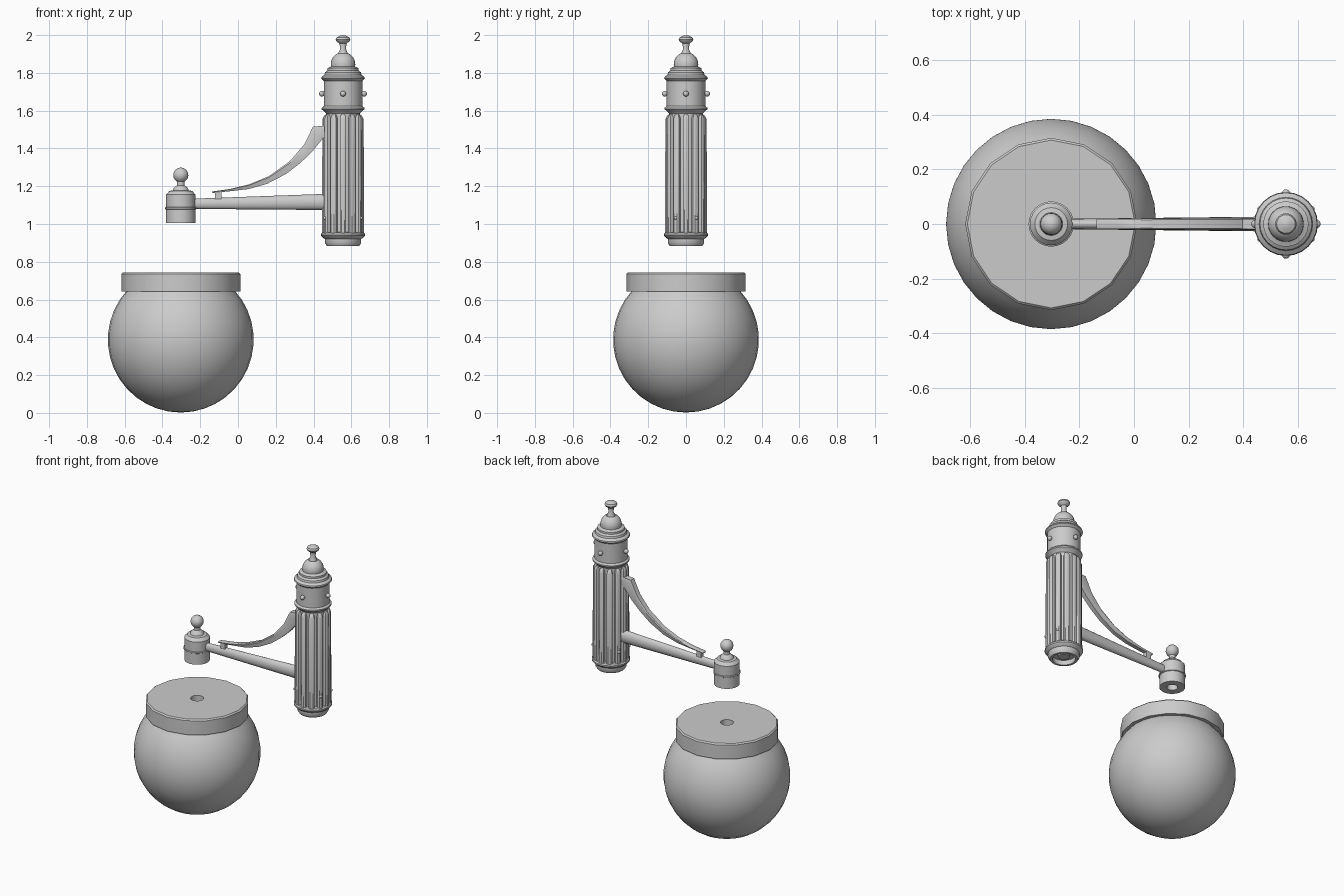
import bpy, bmesh
from math import sin, cos, pi, radians

if "Cube" in bpy.data.objects:
    bpy.data.objects.remove(bpy.data.objects["Cube"])

LX, PX = -0.303, 0.556   # axes of the lamp and of the post


def finish(name, bm, angle=35):
    me = bpy.data.meshes.new(name)
    bm.to_mesh(me)
    bm.free()
    ob = bpy.data.objects.new(name, me)
    bpy.context.collection.objects.link(ob)
    bpy.ops.object.select_all(action='DESELECT')
    ob.select_set(True)
    bpy.context.view_layer.objects.active = ob
    bpy.ops.object.shade_smooth_by_angle(angle=radians(angle))
    return ob


def lathe(name, x, profile, n=24, angle=35):
    """Spin (radius, z) points, listed top to bottom, about a vertical axis."""
    bm = bmesh.new()
    rings = []
    for r, z in profile:
        if r == 0:
            rings.append([bm.verts.new((x, 0, z))] * n)
        else:
            rings.append([bm.verts.new((x + r * cos(2 * pi * j / n), r * sin(2 * pi * j / n), z))
                          for j in range(n)])
    for a, b in zip(rings, rings[1:]):
        for j in range(n):
            k = (j + 1) % n
            bm.faces.new(list(dict.fromkeys((a[j], b[j], b[k], a[k]))))
    return finish(name, bm, angle)


def loft(bm, sections):
    """Skin between closed cross-sections and cap both ends."""
    rings = [[bm.verts.new(p) for p in s] for s in sections]
    n = len(rings[0])
    faces = [bm.faces.new(rings[0]), bm.faces.new(rings[-1])]
    for a, b in zip(rings, rings[1:]):
        for j in range(n):
            k = (j + 1) % n
            faces.append(bm.faces.new((a[j], a[k], b[k], b[j])))
    bmesh.ops.recalc_face_normals(bm, faces=faces)


def arc(cz, r, a0, a1, steps):
    """Circle points for a profile; angles in degrees from straight up."""
    pts = []
    for i in range(steps + 1):
        a = radians(a0 + (a1 - a0) * i / steps)
        pts.append((0 if abs(sin(a)) < 1e-6 else r * sin(a), cz + r * cos(a)))
    return pts


# Glass globe and its collar with a central hole
lathe("globe", LX, arc(0.388, 0.386, 47, 180, 14), 32)
lathe("globe_collar", LX, [(0.04, 0.69), (0.04, 0.744), (0.307, 0.744), (0.315, 0.736),
                           (0.315, 0.642), (0.285, 0.642)], 16)

# Lamp holder cup with ball finial and a hollow underside
lathe("lamp_holder", LX, arc(1.259, 0.04, 0, 150, 8) +
      [(0.02, 1.205), (0.038, 1.19), (0.042, 1.178), (0.06, 1.175), (0.078, 1.155), (0.078, 1.09),
       (0.083, 1.087), (0.083, 1.08), (0.078, 1.077), (0.078, 1.004), (0.033, 1.004),
       (0.033, 1.06), (0, 1.06)], 24)

# Tapered oval arm
bm = bmesh.new()
loft(bm, [[(x, ry * cos(2 * pi * j / 16), z + rz * sin(2 * pi * j / 16)) for j in range(16)]
          for x, z, ry, rz in ((-0.24, 1.107, 0.019, 0.027), (0.48, 1.117, 0.027, 0.043))])
finish("arm", bm)

# Curved brace: matching points on its upper and lower edges
upper = [(0.475, 1.52), (0.45, 1.52), (0.397, 1.515), (0.35, 1.42), (0.275, 1.333), (0.165, 1.254),
         (0.06, 1.21), (-0.045, 1.185), (-0.138, 1.172)]
lower = [(0.475, 1.47), (0.45, 1.453), (0.39, 1.38), (0.33, 1.323), (0.255, 1.265), (0.155, 1.213),
         (0.055, 1.185), (-0.045, 1.173), (-0.135, 1.164)]
bm = bmesh.new()
secs = []
for i, ((xu, zu), (xl, zl)) in enumerate(zip(upper, lower)):
    w = 0.023 - 0.0006 * i
    b = 0.2
    xb, zb = xu + (xl - xu) * b, zu + (zl - zu) * b
    secs.append([(xl, -w * 0.7, zl), (xb, -w, zb), (xu, -w * 0.8, zu),
                 (xu, w * 0.8, zu), (xb, w, zb), (xl, w * 0.7, zl)])
loft(bm, secs)
finish("brace", bm)

# Small foot joining brace to arm
bm = bmesh.new()
loft(bm, [[(x, y, z) for x, y in ((-0.122, -0.013), (-0.087, -0.013), (-0.087, 0.013), (-0.122, 0.013))]
          for z in (1.125, 1.172)])
finish("brace_foot", bm)

# Post cap: knob, stem, dome, stepped flange, band and neck
lathe("post_cap", PX, [(0, 2.0), (0.015, 1.997), (0.034, 1.988), (0.039, 1.976), (0.034, 1.966),
                       (0.018, 1.955), (0.016, 1.925), (0.024, 1.907), (0.025, 1.9)] +
      arc(1.845, 0.065, 28, 100, 7) +
      [(0.07, 1.83), (0.083, 1.825), (0.083, 1.812), (0.095, 1.803), (0.098, 1.79), (0.114, 1.778),
       (0.116, 1.77), (0.102, 1.757), (0.102, 1.625), (0.113, 1.615), (0.113, 1.607),
       (0.1, 1.597), (0.09, 1.585), (0.09, 1.565)], 24)

# Post core and base with recessed underside
lathe("post_core", PX, [(0.088, 1.59), (0.088, 0.955)], 24)
lathe("post_base", PX, [(0.085, 0.957), (0.11, 0.955), (0.117, 0.947), (0.117, 0.938), (0.108, 0.928),
                        (0.096, 0.92), (0.096, 0.9), (0.085, 0.883), (0.07, 0.883), (0.07, 0.915),
                        (0.035, 0.915), (0.035, 0.9), (0, 0.9)], 24)

# Twelve ribs around the post, with sloped upper ends
bm = bmesh.new()
rib = [(0.08, -0.017), (0.104, -0.017), (0.112, -0.009), (0.112, 0.009), (0.104, 0.017), (0.08, 0.017)]
for i in range(12):
    a = i * pi / 6
    secs = []
    for z, rmax, ws in ((0.95, 0.112, 1), (1.555, 0.109, 1), (1.572, 0.101, 0.75), (1.582, 0.089, 0.4)):
        secs.append([(PX + min(r, rmax) * cos(a) - w * ws * sin(a),
                      min(r, rmax) * sin(a) + w * ws * cos(a), z) for r, w in rib])
    loft(bm, secs)
finish("post_ribs", bm, 30)


# Round-headed bolts on the band and small screws near the base
def studs(name, angles, radius, z, size):
    bm = bmesh.new()
    for d in angles:
        a = radians(d)
        new = bmesh.ops.create_uvsphere(bm, u_segments=12, v_segments=8, radius=size)["verts"]
        bmesh.ops.translate(bm, verts=new, vec=(PX + radius * cos(a), radius * sin(a), z))
    finish(name, bm)


studs("band_bolts", (0, 90, 180, 270), 0.112, 1.69, 0.015)
studs("base_screws", (30, 150, 210, 330), 0.111, 1.032, 0.009)
